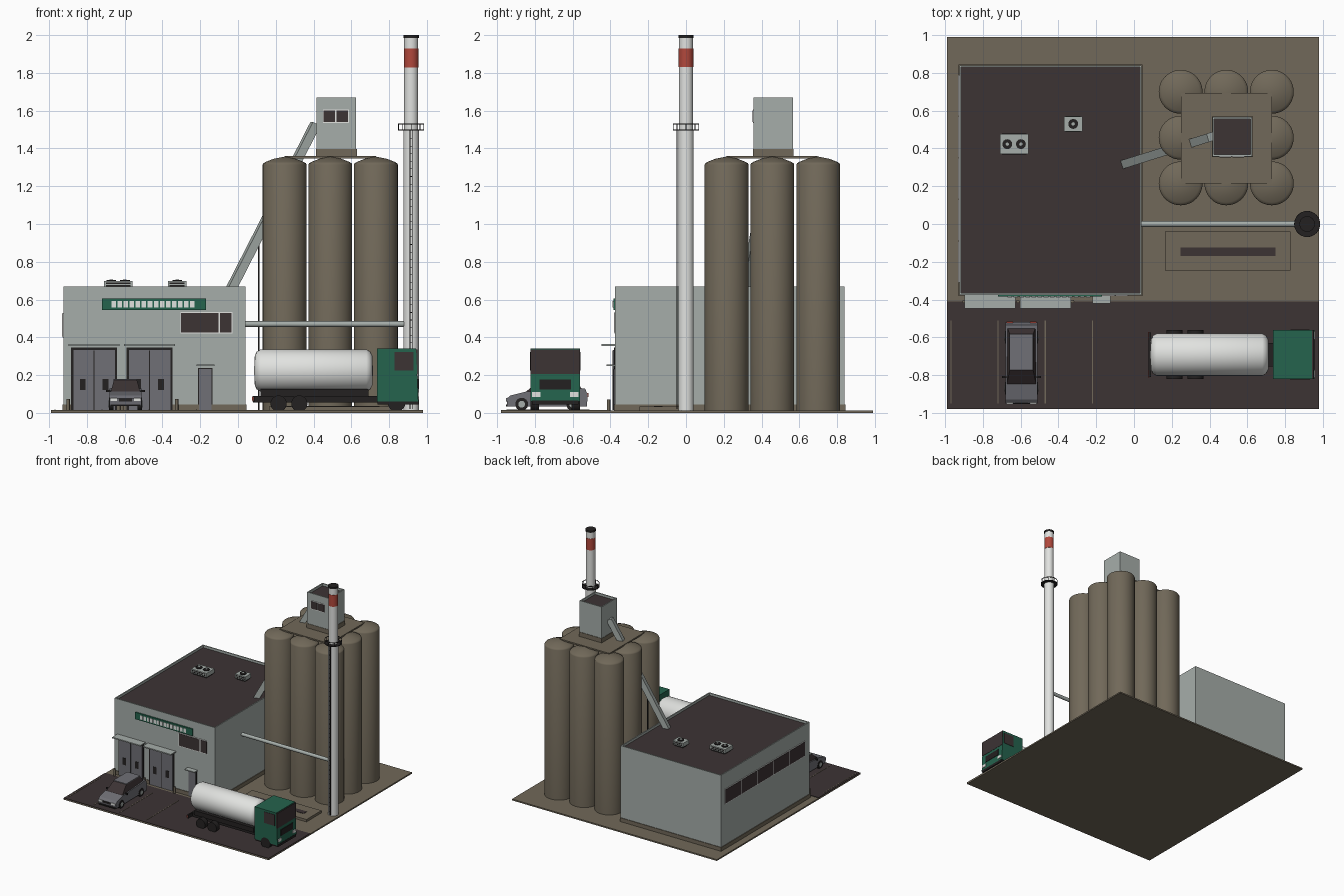
import bpy, bmesh, math
from mathutils import Matrix, Vector

default = bpy.data.objects.get("Cube")
if default:
    bpy.data.objects.remove(default, do_unlink=True)


def material(name, r, g, b):
    mat = bpy.data.materials.new(name)
    mat.use_nodes = True
    mat.diffuse_color = (r, g, b, 1)
    mat.node_tree.nodes["Principled BSDF"].inputs["Base Color"].default_value = (r, g, b, 1)
    return mat


concrete = material("concrete_brown", .165, .14, .1)
cladding = material("cladding_grey", .38, .42, .4)
asphalt = material("asphalt_dark", .045, .033, .034)
green = material("paint_green", .018, .125, .075)
white = material("paint_white", .75, .76, .74)
red = material("band_red", .44, .065, .045)
grey = material("door_grey", .16, .16, .18)
black = material("rubber_black", .017, .015, .015)
rounded = []


def finish(name, bm, *mats):
    bmesh.ops.recalc_face_normals(bm, faces=bm.faces[:])
    mesh = bpy.data.meshes.new(name)
    bm.to_mesh(mesh)
    bm.free()
    for mat in mats:
        mesh.materials.append(mat)
    obj = bpy.data.objects.new(name, mesh)
    bpy.context.collection.objects.link(obj)
    return obj


def cube(xs, ys, zs):
    bm = bmesh.new()
    spans = (xs, ys, zs)
    centre = Vector([(a + b) / 2 for a, b in spans])
    size = Vector([b - a for a, b in spans])
    bmesh.ops.create_cube(bm, size=1, matrix=Matrix.Translation(centre) @ Matrix.Diagonal(size.to_4d()))
    return bm


def box(name, mat, xs, ys, zs):
    return finish(name, cube(xs, ys, zs), mat)


def parapet_block(name, xs, ys, zs):
    """Box with a sunken dark roof inside a parapet."""
    bm = cube(xs, ys, zs)
    bm.normal_update()
    top = max(bm.faces, key=lambda f: f.calc_center_median().z)
    bmesh.ops.inset_region(bm, faces=[top], thickness=.013)
    bm.normal_update()
    top.material_index = 1
    floor = bmesh.ops.extrude_face_region(bm, geom=[top])["geom"]
    bmesh.ops.delete(bm, geom=[top], context="FACES_ONLY")
    for item in floor:
        if isinstance(item, bmesh.types.BMVert):
            item.co.z -= .02
    for face in bm.faces:
        middle = face.calc_center_median().z
        face.material_index = int(zs[1] - .03 < middle < zs[1] - .015)
    return finish(name, bm, cladding, asphalt)


def lathe(name, mat, profile, at, axis="Z", steps=32):
    """Turn (radius, height) points around an axis through a point."""
    bm = bmesh.new()
    verts = [bm.verts.new((r, 0, h)) for r, h in profile]
    edges = [bm.edges.new(pair) for pair in zip(verts, verts[1:])]
    bmesh.ops.spin(bm, geom=verts + edges, cent=(0, 0, 0), axis=(0, 0, 1), angle=math.tau, steps=steps)
    bmesh.ops.remove_doubles(bm, verts=bm.verts[:], dist=.0001)
    turn = Vector((0, 0, 1)).rotation_difference(Vector([float(a == axis) for a in "XYZ"]))
    bm.transform(Matrix.Translation(at) @ turn.to_matrix().to_4x4())
    obj = finish(name, bm, mat)
    rounded.append(obj)
    return obj


def rod(name, mat, radius, length, at, axis="Z", steps=24):
    return lathe(name, mat, [(0, 0), (radius, 0), (radius, length), (0, length)], at, axis, steps)


def window(name, wall, span, zs, panes, side=False):
    """Pale frame with dark panes on a front or side wall; panes are fractions of the span."""
    def plate(part, mat, ends, heights, depth):
        across = (wall - depth, wall)
        box(name + part, mat, *((across, ends) if side else (ends, across)), heights)
    plate("_frame", white, span, zs, .004)
    length = span[1] - span[0]
    for a, b in zip(panes, panes[1:]):
        ends = (span[0] + a * length + .004, span[0] + b * length - .004)
        plate("_pane", asphalt, ends, (zs[0] + .005, zs[1] - .005), .006)


# Site slab, yard, parking lines and unloading pit
box("site_slab", concrete, (-.99, .98), (-.98, .99), (0, .012))
box("yard", asphalt, (-.99, .98), (-.98, -.41), (.008, .016))
for i in range(4):
    x = -.97 + i * .25
    box("parking_line", concrete, (x - .003, x + .003), (-.95, -.51), (.015, .018))
box("pit_slab", concrete, (.165, .83), (-.245, -.04), (.01, .033))
box("pit_grate", asphalt, (.245, .75), (-.17, -.125), (.03, .036))

# Warehouse
parapet_block("warehouse", (-.925, .04), (-.375, .84), (.04, .67))
box("warehouse_plinth", concrete, (-.93, .045), (-.38, .845), (.01, .045))
window("front_window", -.375, (-.305, -.03), (.42, .535), (0, .75, 1))
window("side_window", -.925, (-.31, .79), (.4, .53), [i / 5 for i in range(6)], side=True)
box("sign_board", green, (-.72, -.17), (-.385, -.37), (.545, .605))
for i in range(14):
    x = -.67 + i * .032
    box("sign_panel", white, (x, x + .024), (-.388, -.38), (.557, .592))
for x in (-.762, -.468):
    box("gate_frame", black, (x - .122, x + .122), (-.381, -.37), (.015, .345))
    box("gate", grey, (x - .11, x + .11), (-.386, -.37), (.015, .332))
    box("gate_joint", black, (x - .002, x + .002), (-.388, -.38), (.015, .33))
    for s in (-1, 1):
        box("gate_window", black, (x + s * .06 - .015, x + s * .06 + .015), (-.389, -.38), (.12, .18))
    box("gate_canopy", cladding, (x - .135, x + .135), (-.447, -.37), (.355, .365))
box("door_frame", black, (-.212, -.134), (-.379, -.37), (.015, .238))
box("door", grey, (-.206, -.14), (-.383, -.37), (.015, .232))
box("door_canopy", cladding, (-.22, -.125), (-.42, -.37), (.248, .256))
for x in (-.9, -.615, -.325):
    rod("bollard", concrete, .009, .06, (x, -.41, .012), steps=12)

# Rooftop cooling units
for x, y, w, d, fans in ((-.635, .423, .075, .053, (-.036, .036)), (-.322, .53, .05, .04, (0,))):
    box("cooler_base", black, (x - w + .01, x + w - .01), (y - d + .01, y + d - .01), (.64, .665))
    box("cooler", cladding, (x - w, x + w), (y - d, y + d), (.662, .697))
    for z in (.67, .683):
        box("cooler_louver", black, (x - w + .01, x + w - .01), (y - d - .002, y + d + .002), (z, z + .006))
    for dx in fans:
        rod("fan", black, .026, .008, (x + dx, y, .696))
        rod("fan_hub", cladding, .009, .01, (x + dx, y, .696), steps=12)

# Silo block
dome = [(0, 0), (.116, 0), (.116, 1.302), (.112, 1.31), (.1, 1.317), (.06, 1.333), (0, 1.345)]
for x in (.247, .489, .73):
    for y in (.215, .457, .7):
        lathe("silo", concrete, dome, (x, y, .012), steps=48)
box("silo_deck", concrete, (.25, .73), (.215, .695), (1.348, 1.36))

# Head house and conveyor
box("head_house_base", concrete, (.412, .63), (.355, .57), (1.355, 1.398))
parapet_block("head_house", (.415, .626), (.358, .566), (1.395, 1.67))
window("head_house_window", .358, (.45, .587), (1.535, 1.607), (0, .5, 1))
low, high = Vector((-.045, .32, .64)), Vector((.41, .462, 1.53))
span = high - low
bm = cube((-.023, .023), (-.023, .023), (-span.length / 2, span.length / 2))
bm.transform(Matrix.Translation((low + high) / 2) @ span.to_track_quat("Z", "Y").to_matrix().to_4x4())
finish("conveyor", bm, cladding)
rod("conveyor_post", black, .005, .88, (.11, .368, .012), steps=12)

# Chimney with platform, ladder and flue pipe
spot = Vector((.917, 0, 0))
rod("chimney_lower", white, .041, 1.49, spot + Vector((0, 0, .01)), steps=32)
rod("chimney_upper", white, .037, .49, spot + Vector((0, 0, 1.5)), steps=32)
rod("chimney_band", red, .0385, .1, spot + Vector((0, 0, 1.83)), steps=32)
rod("chimney_cap", black, .041, .016, spot + Vector((0, 0, 1.984)), steps=32)
rod("platform", black, .069, .006, spot + Vector((0, 0, 1.495)), steps=32)
rail = [(.066, 0), (.069, 0), (.069, .005), (.066, .005), (.066, 0)]
lathe("platform_rail", black, rail, spot + Vector((0, 0, 1.527)))
for i in range(8):
    a = i * math.tau / 8
    rod("rail_post", black, .002, .03, spot + Vector((.067 * math.cos(a), .067 * math.sin(a), 1.5)), steps=6)
for x in (-.008, .004):
    box("ladder_rail", black, (.917 + x, .921 + x), (-.051, -.046), (.02, 1.5))
for i in range(36):
    box("ladder_rung", black, (.91, .924), (-.05, -.047), (.05 + i * .04, .053 + i * .04))
rod("flue_pipe", cladding, .015, .86, (.03, 0, .47), "X")

# Tanker truck
tank = [(0, 0), (.08, .004), (.1, .014), (.112, .035), (.112, .595), (.1, .616), (.08, .626), (0, .63)]
lathe("tank", white, tank, (.085, -.692, .224), "X", steps=40)
box("truck_chassis", black, (.08, .93), (-.755, -.63), (.055, .09))
box("tank_cradle", black, (.12, .69), (-.775, -.61), (.085, .125))
bm = cube((.735, .955), (-.822, -.562), (.06, .34))
for v in bm.verts:
    if v.co.x > .9 and v.co.z > .2:
        v.co.x -= .012
finish("truck_cab", bm, green)
box("windshield", asphalt, (.94, .951), (-.822, -.562), (.205, .335))
box("cab_grille", black, (.94, .956), (-.775, -.61), (.125, .178))
box("cab_bumper", black, (.74, .957), (-.815, -.57), (.045, .066))
for s in (-1, 1):
    y = -.692 + s * .13
    box("cab_side_window", asphalt, (.83, .93), (y - .003, y + .003), (.225, .322))
    y = -.692 + s * .1
    box("headlight", white, (.94, .958), (y - .022, y + .022), (.085, .11))
    box("tail_light", red, (.074, .082), (y - .02, y + .02), (.065, .085))
    for x, r in ((.215, .043), (.325, .043), (.84, .046)):
        rod("truck_wheel", black, r, .045, (x, -.714 + s * .108, r + .006), "Y")
box("rear_bumper", black, (.078, .09), (-.81, -.575), (.06, .09))

# Parked car
mid = -.596
side = [(-.945, .035), (-.95, .075), (-.93, .092), (-.85, .112), (-.535, .13), (-.52, .095), (-.525, .035)]
bm = bmesh.new()
face = bm.faces.new([bm.verts.new((mid - .085, y, z)) for y, z in side])
grown = bmesh.ops.extrude_face_region(bm, geom=[face])["geom"]
bmesh.ops.translate(bm, vec=(.17, 0, 0), verts=[g for g in grown if isinstance(g, bmesh.types.BMVert)])
finish("car_body", bm, grey)
bm = cube((-.078, .078), (-.85, -.54), (.11, .175))
for v in bm.verts:
    if v.co.z > .15:
        v.co.x *= .78
        v.co.y += .08 if v.co.y < -.7 else -.045
bm.transform(Matrix.Translation((mid, 0, 0)))
bm.normal_update()
for f in bm.faces:
    f.material_index = int(f.normal.z < .9)
finish("car_cabin", bm, grey, asphalt)
box("car_roof", grey, (mid - .062, mid + .062), (-.772, -.582), (.172, .179))
box("car_grille", black, (mid - .035, mid + .035), (-.953, -.94), (.06, .076))
box("car_bumper", black, (mid - .08, mid + .08), (-.953, -.94), (.035, .045))
for s in (-1, 1):
    x = mid + s * .062
    box("car_headlight", white, (x - .018, x + .018), (-.953, -.938), (.062, .078))
    box("car_tail_light", red, (x - .018, x + .018), (-.53, -.517), (.085, .105))
    box("car_mirror", black, (x + s * .03 - .012, x + s * .03 + .012), (-.815, -.805), (.11, .122))
    for y in (-.87, -.6):
        rod("car_wheel", black, .034, .024, (mid - .012 + s * .076, y, .046), "X")
        rod("car_hub", cladding, .018, .027, (mid - .0135 + s * .076, y, .046), "X", steps=16)

# Smooth shading on the round parts
bpy.ops.object.select_all(action="DESELECT")
for obj in rounded:
    obj.select_set(True)
bpy.context.view_layer.objects.active = rounded[0]
bpy.ops.object.shade_smooth_by_angle(angle=math.radians(40))
